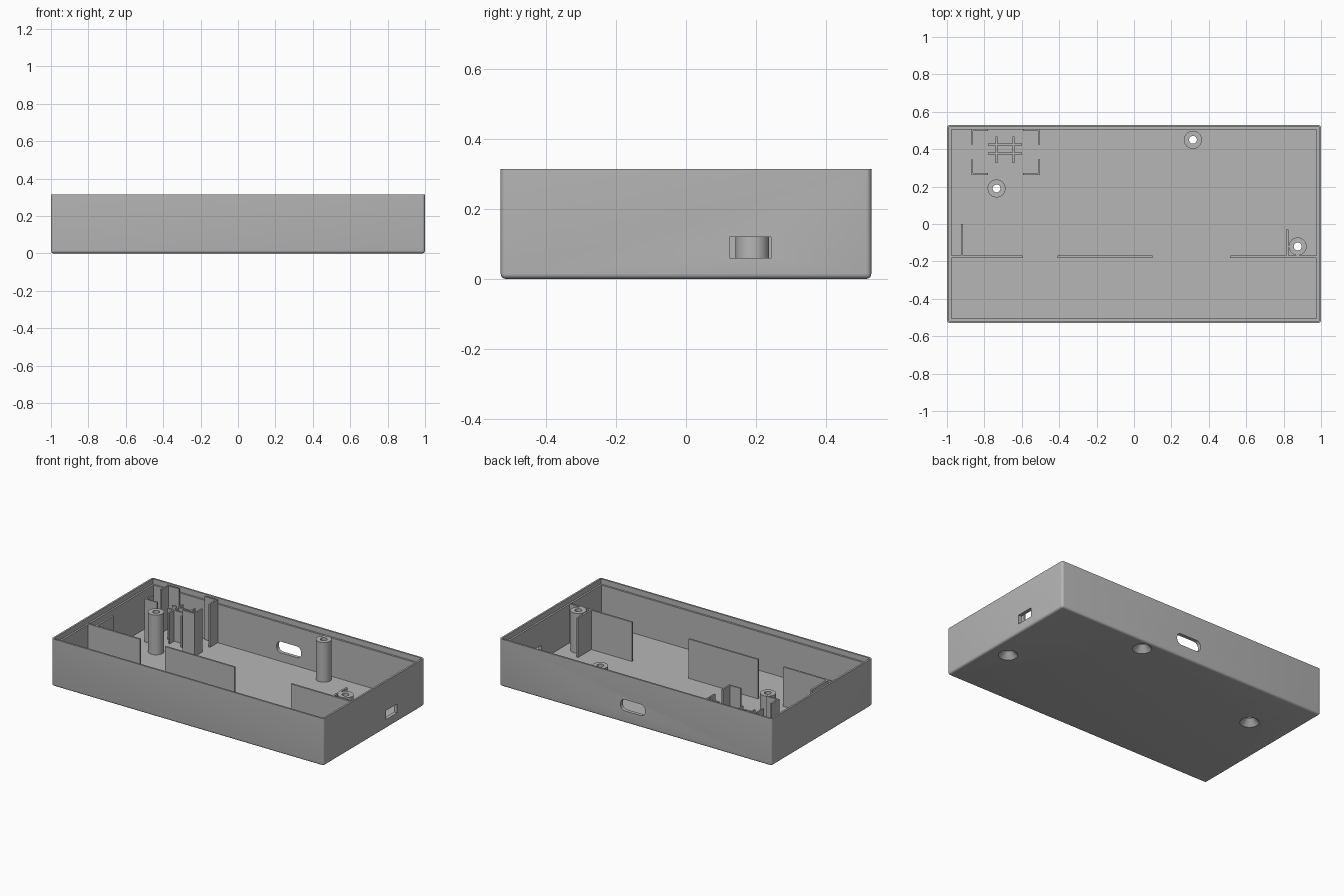
import bpy, bmesh
from mathutils import Matrix, Vector

if "Cube" in bpy.data.objects:
    bpy.data.objects.remove(bpy.data.objects["Cube"])

W, D, H = 1.0, 0.53, 0.315       # half width, half depth, height
WALL, LIP, FLOOR = 0.024, 0.012, 0.024
LEDGE, FIN_TOP = 0.28, 0.285

grey = bpy.data.materials.new("grey_plastic")
grey.diffuse_color = (0.47, 0.47, 0.47, 1)
grey.use_nodes = True
grey.node_tree.nodes["Principled BSDF"].inputs["Base Color"].default_value = grey.diffuse_color


def new_object(name, bm):
    mesh = bpy.data.meshes.new(name)
    bm.to_mesh(mesh)
    bm.free()
    mesh.materials.append(grey)
    ob = bpy.data.objects.new(name, mesh)
    bpy.context.collection.objects.link(ob)
    return ob


def add_box(bm, x0, x1, y0, y1, z0, z1):
    m = Matrix.Translation(((x0 + x1) / 2, (y0 + y1) / 2, (z0 + z1) / 2))
    m = m @ Matrix.Diagonal((x1 - x0, y1 - y0, z1 - z0, 1))
    return bmesh.ops.create_cube(bm, size=1, matrix=m)["verts"]


def box(name, *dims):
    bm = bmesh.new()
    add_box(bm, *dims)
    return new_object(name, bm)


def cone(name, x, y, z0, z1, r0, r1, n=40):
    bm = bmesh.new()
    bmesh.ops.create_cone(bm, cap_ends=True, segments=n, radius1=r0, radius2=r1, depth=z1 - z0,
                          matrix=Matrix.Translation((x, y, (z0 + z1) / 2)))
    return new_object(name, bm)


def cut(target, cutters):
    for c in cutters:
        mod = target.modifiers.new("cut", "BOOLEAN")
        mod.operation, mod.solver, mod.object = "DIFFERENCE", "EXACT", c
    bpy.context.view_layer.update()
    mesh = bpy.data.meshes.new_from_object(target.evaluated_get(bpy.context.evaluated_depsgraph_get()))
    target.modifiers.clear()
    target.data = mesh


def smooth(ob):
    bpy.ops.object.select_all(action="DESELECT")
    ob.select_set(True)
    bpy.context.view_layer.objects.active = ob
    bpy.ops.object.shade_smooth_by_angle(angle=0.6)


# Outer shell: all edges rounded except the top rim
bm = bmesh.new()
add_box(bm, -W, W, -D, D, 0, H)
edges = [e for e in bm.edges if min(v.co.z for v in e.verts) < 0.01]
bmesh.ops.bevel(bm, geom=edges, offset=0.015, segments=5, profile=0.5, affect="EDGES")
tray = new_object("tray", bm)

# Cavity, stepped lip and rectangular side port
cutters = [
    box("cavity_cutter", -W + WALL, W - WALL, -D + WALL, D - WALL, FLOOR, H + 0.1),
    box("lip_cutter", -W + LIP, W - LIP, -D + LIP, D - LIP, LEDGE, H + 0.2),
    box("side_port_cutter", W - 0.05, W + 0.05, 0.125, 0.243, 0.06, 0.12),
]

# Rounded port in the back wall
bm = bmesh.new()
verts = add_box(bm, -0.07, 0.11, D - 0.05, D + 0.05, 0.08, 0.155)
along_y = [e for e in bm.edges if abs(e.verts[0].co.y - e.verts[1].co.y) > 0.05]
bmesh.ops.bevel(bm, geom=along_y, offset=0.032, segments=6, profile=0.5, affect="EDGES")
cutters.append(new_object("back_port_cutter", bm))

# Screw posts with through holes, countersunk from below
posts = []
for i, (x, y) in enumerate([(0.315, 0.45), (-0.735, 0.19), (0.875, -0.12)]):
    post = cone(f"screw_post_{i + 1}", x, y, FLOOR, 0.288, 0.048, 0.048)
    hole = cone("hole_cutter", x, y, -0.1, 0.4, 0.021, 0.021)
    sink = cone("countersink_cutter", x, y, -0.01, 0.04, 0.067, 0.021)
    cut(post, [hole, sink])
    posts.append(post)
    cutters += [hole, sink]

cut(tray, cutters)
for c in cutters:
    bpy.data.objects.remove(c)
for ob in [tray] + posts:
    smooth(ob)

# Battery partition along the front, with two short return fins
T = 0.006
for i, (x0, x1) in enumerate([(-W + WALL, -0.595), (-0.41, 0.10), (0.515, W - WALL)]):
    box(f"partition_{i + 1}", x0, x1, -0.175 - T, -0.175 + T, FLOOR, FIN_TOP)
for name, x, y1 in [("left_fin", -0.92, 0.0), ("right_fin", 0.82, -0.03)]:
    box(name, x - T, x + T, -0.175 + T, y1, FLOOR, FIN_TOP)

# Four corner brackets holding a small module
T = 0.01
for sx, x in ((1, -0.87), (-1, -0.503)):
    for sy, y in ((1, 0.263), (-1, 0.507)):
        bm = bmesh.new()
        for dx, dy, skip in ((0.09, T, 0), (T, 0.083, T)):
            xs = sorted((x, x + sx * dx))
            ys = sorted((y + sy * skip, y + sy * dy))
            add_box(bm, *xs, *ys, FLOOR, 0.31)
        new_object("corner_bracket", bm)

# Crossed support ribs in the middle of the brackets
T = 0.005
for x in (-0.735, -0.645):
    box("support_rib_y", x - T, x + T, 0.325, 0.468, FLOOR, 0.23)
for y in (0.377, 0.426):
    box("support_rib_x", -0.78, -0.60, y - T, y + T, FLOOR, 0.23)
